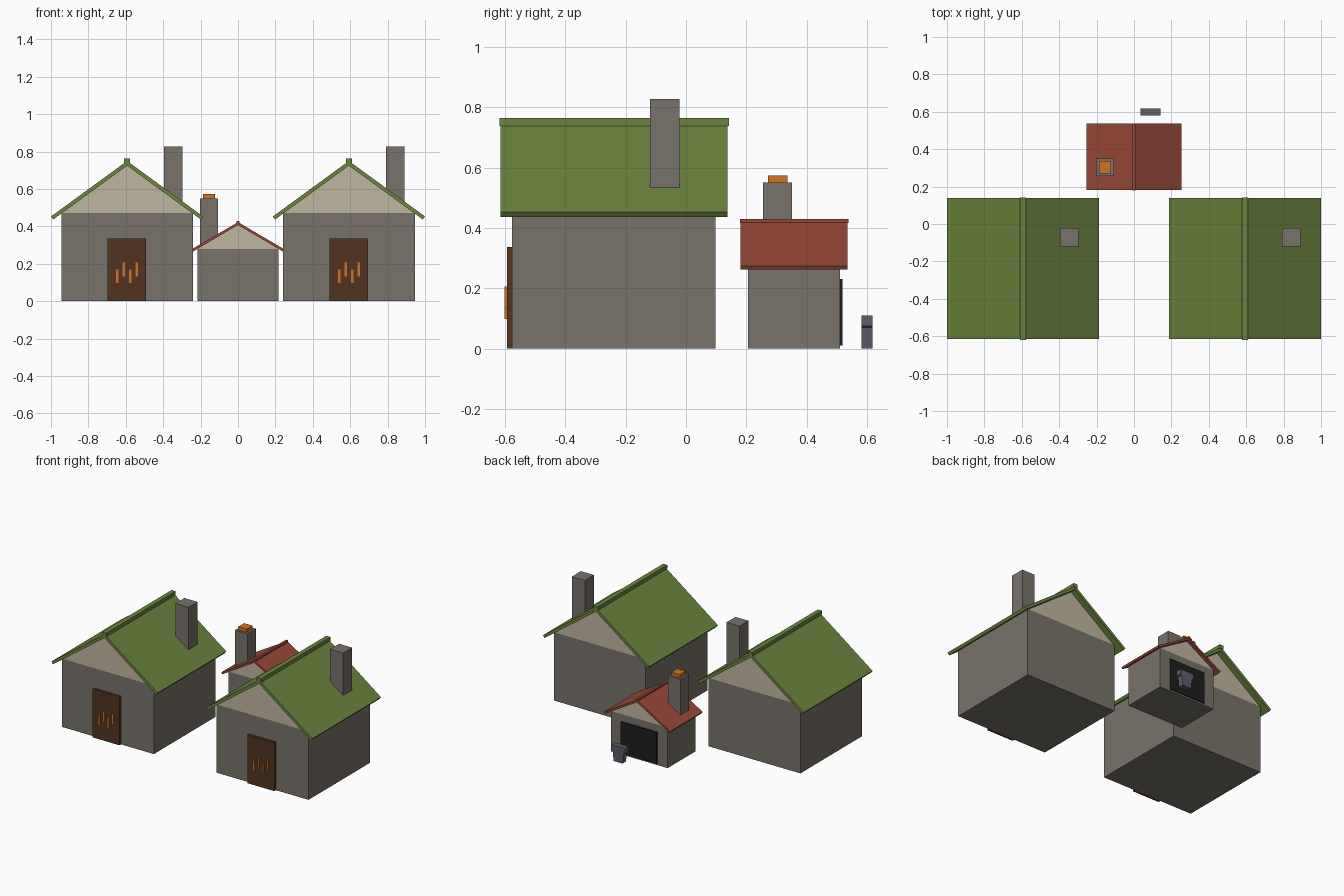
import bpy
import bmesh

default = bpy.data.objects.get("Cube")
if default:
    bpy.data.objects.remove(default, do_unlink=True)


def make_material(name, rgb):
    """Flat material from 0-255 display values, stored as linear."""
    linear = [((c / 255 + 0.055) / 1.055) ** 2.4 for c in rgb]
    mat = bpy.data.materials.new(name)
    mat.use_nodes = True
    mat.diffuse_color = (*linear, 1)
    mat.node_tree.nodes["Principled BSDF"].inputs["Base Color"].default_value = (*linear, 1)
    return mat


STONE = make_material("stone", (120, 114, 106))
PLASTER = make_material("plaster", (192, 182, 160))
GREEN = make_material("green_roof", (107, 132, 62))
RED = make_material("red_roof", (150, 72, 55))
WOOD = make_material("dark_wood", (82, 52, 32))
EMBER = make_material("ember_orange", (208, 116, 36))
SOOT = make_material("soot_black", (30, 30, 30))
IRON = make_material("iron", (92, 95, 104))


def prism(name, profile, y0, y1, mat, x=0):
    """Extrude an xz profile from y0 to y1."""
    bm = bmesh.new()
    face = bm.faces.new([bm.verts.new((x + px, y0, pz)) for px, pz in profile])
    ext = bmesh.ops.extrude_face_region(bm, geom=[face])
    moved = [v for v in ext["geom"] if isinstance(v, bmesh.types.BMVert)]
    bmesh.ops.translate(bm, vec=(0, y1 - y0, 0), verts=moved)
    bmesh.ops.recalc_face_normals(bm, faces=bm.faces)
    mesh = bpy.data.meshes.new(name)
    bm.to_mesh(mesh)
    bm.free()
    mesh.materials.append(mat)
    obj = bpy.data.objects.new(name, mesh)
    bpy.context.collection.objects.link(obj)
    return obj


def box(name, x, half, y0, y1, z0, z1, mat):
    return prism(name, [(-half, z0), (half, z0), (half, z1), (-half, z1)], y0, y1, mat, x)


def roof(name, x, half, inset, y0, y1, eave, apex, thick, mat):
    """Two sloping slabs meeting at the ridge; eave = (lower z, upper z)."""
    low, high = eave
    right = [(half, high), (half - inset, low)]
    left = [(inset - half, low), (-half, high)]
    prism(name, [(0, apex), *right, (0, apex - thick), *left], y0, y1, mat, x)


# Two matching green-roofed houses
for side, x in (("left", 0.593), ("right", -0.593)):
    box(side + "_house_walls", x, 0.352, -0.577, 0.097, 0, 0.473, STONE)
    prism(side + "_house_gable", [(-0.352, 0.473), (0.352, 0.473), (0, 0.73)],
          -0.577, 0.097, PLASTER, x)
    roof(side + "_house_roof", x, 0.407, 0.012, -0.615, 0.138,
         (0.437, 0.453), 0.75, 0.025, GREEN)
    box(side + "_house_ridge", x, 0.016, -0.619, 0.142, 0.738, 0.764, GREEN)
    box(side + "_house_chimney", x + 0.247, 0.05, -0.12, -0.021, 0.53, 0.828, STONE)
    # Door with staggered upright bars
    box(side + "_house_door", x - 0.002, 0.103, -0.594, -0.575, 0, 0.336, WOOD)
    for i in range(4):
        z = 0.098 + 0.035 * (i % 2)
        box(f"{side}_door_bar_{i + 1}", x + (i - 1.5) * 0.035, 0.007,
            -0.601, -0.592, z, z + 0.073, EMBER)

# Small forge hut
box("forge_walls", 0, 0.217, 0.206, 0.511, 0, 0.28, STONE)
prism("forge_gable", [(-0.217, 0.28), (0.217, 0.28), (0, 0.411)], 0.206, 0.511, PLASTER)
roof("forge_roof", 0, 0.254, 0.007, 0.181, 0.536, (0.262, 0.274), 0.423, 0.015, RED)
box("forge_ridge", 0, 0.008, 0.179, 0.538, 0.417, 0.43, RED)
box("forge_opening", 0, 0.138, 0.509, 0.518, 0.011, 0.23, SOOT)

# Forge chimney with glowing top
box("forge_chimney", -0.156, 0.048, 0.256, 0.351, 0.29, 0.55, STONE)
box("forge_embers", -0.156, 0.032, 0.271, 0.336, 0.545, 0.573, EMBER)

# Anvil behind the hut: wide top on a tapered foot
prism("anvil", [(-0.034, 0), (0.034, 0), (0.042, 0.07), (0.053, 0.075), (0.053, 0.11),
                (-0.053, 0.11), (-0.053, 0.075), (-0.042, 0.07)], 0.581, 0.618, IRON, 0.088)
